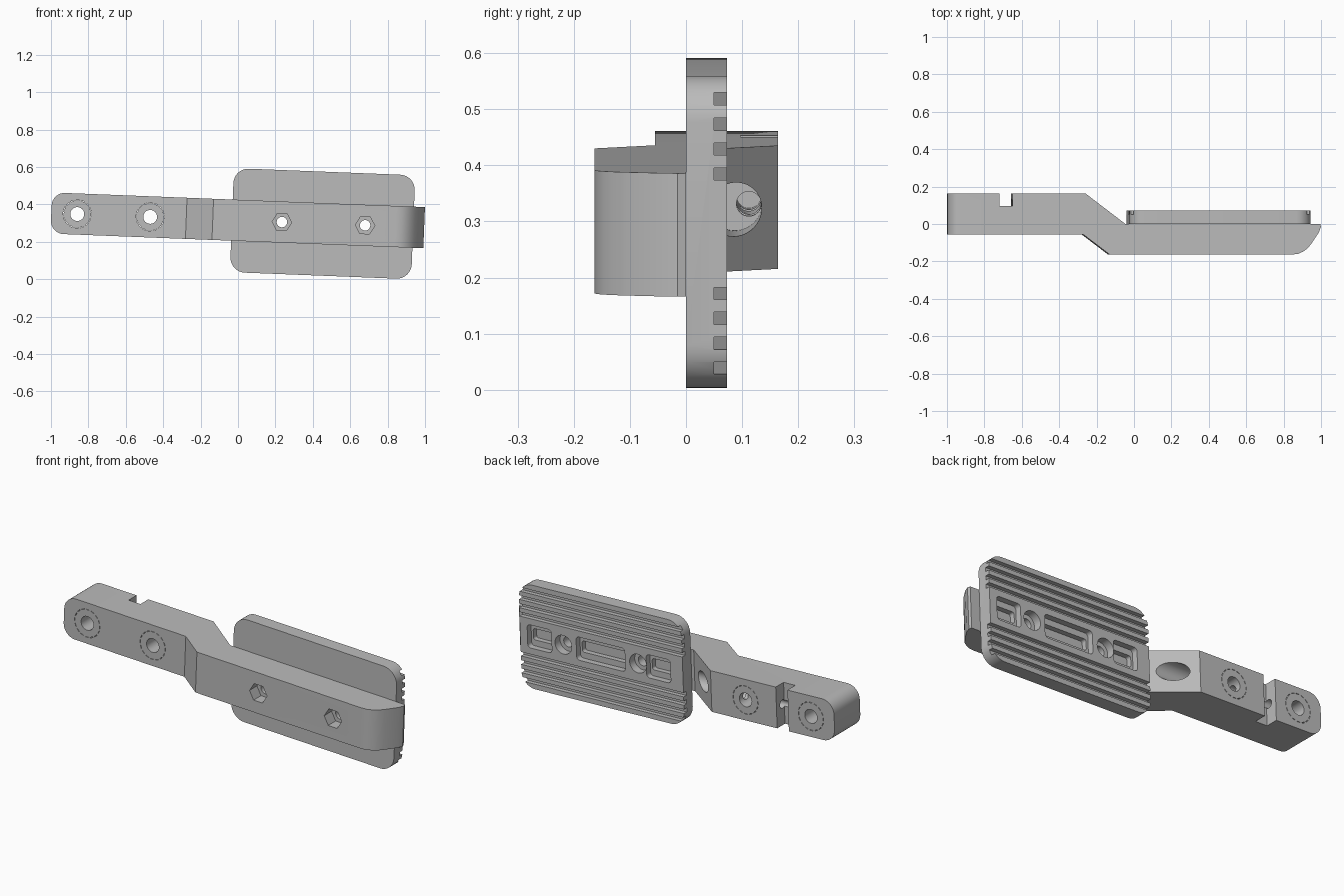
import bpy, bmesh, math
from mathutils import Matrix, Vector

cube = bpy.data.objects.get("Cube")
if cube:
    bpy.data.objects.remove(cube, do_unlink=True)

# Single grey plastic
grey = bpy.data.materials.new("grey plastic")
grey.use_nodes = True
colour = (0.5, 0.5, 0.5, 1)
grey.diffuse_color = colour
grey.node_tree.nodes["Principled BSDF"].inputs["Base Color"].default_value = colour

TILT = math.radians(2.25)
HALF_H = 0.11                 # half height of the arm
MOUNT_U = (0.235, 0.68)       # bolts joining the plate to the arm
EYE_U = (-0.86, -0.47)        # free bolt holes


def to_object(name, bm):
    bmesh.ops.recalc_face_normals(bm, faces=bm.faces)
    mesh = bpy.data.meshes.new(name)
    bm.to_mesh(mesh)
    bm.free()
    mesh.materials.append(grey)
    obj = bpy.data.objects.new(name, mesh)
    bpy.context.collection.objects.link(obj)
    return obj


def box_bm(lo, hi, radius=0, keep=lambda e: True):
    """Box whose edges along y may be rounded."""
    bm = bmesh.new()
    size = Vector(hi) - Vector(lo)
    mid = (Vector(hi) + Vector(lo)) / 2
    bmesh.ops.create_cube(bm, size=1, matrix=Matrix.Translation(mid) @ Matrix.Diagonal((*size, 1)))
    if radius:
        round_y_edges(bm, radius, keep)
    return bm


def round_y_edges(bm, radius, keep=lambda e: True):
    def along_y(e):
        d = e.verts[0].co - e.verts[1].co
        return abs(d.x) + abs(d.z) < 1e-5
    edges = [e for e in bm.edges if along_y(e) and keep(e)]
    bmesh.ops.bevel(bm, geom=edges, offset=radius, segments=8, profile=0.5, affect='EDGES')


def rod_bm(u, radius, y0, y1, sides=40, w=0):
    """Prism along y."""
    bm = bmesh.new()
    m = Matrix.Translation((u, (y0 + y1) / 2, w)) @ Matrix.Rotation(math.pi / 2, 4, 'X')
    if sides == 6:
        m = m @ Matrix.Rotation(math.pi / 6, 4, 'Z')
    bmesh.ops.create_cone(bm, cap_ends=True, segments=sides, radius1=radius,
                          radius2=radius, depth=y1 - y0, matrix=m)
    return bm


def bore_bm(u0, u1, y, radius):
    """Cylinder along the arm."""
    bm = bmesh.new()
    m = Matrix.Translation(((u0 + u1) / 2, y, 0)) @ Matrix.Rotation(math.pi / 2, 4, 'Y')
    bmesh.ops.create_cone(bm, cap_ends=True, segments=40, radius1=radius,
                          radius2=radius, depth=u1 - u0, matrix=m)
    return bm


def dashes_bm(u, radius, count=16):
    """Ring of thin slits around a bolt hole."""
    bm = bmesh.new()
    length = math.tau * radius / count * 0.6
    for i in range(count):
        m = (Matrix.Translation((u, 0.05, 0)) @ Matrix.Rotation(math.tau * i / count, 4, 'Y')
             @ Matrix.Translation((radius, 0, 0)) @ Matrix.Diagonal((0.003, 0.4, length, 1)))
        bmesh.ops.create_cube(bm, size=1, matrix=m)
    return bm


def cut(obj, bm):
    cutter = to_object("cutter", bm)
    cutter.hide_render = True
    mod = obj.modifiers.new("cut", 'BOOLEAN')
    mod.operation = 'DIFFERENCE'
    mod.solver = 'EXACT'
    mod.object = cutter
    bpy.context.view_layer.objects.active = obj
    bpy.ops.object.modifier_apply(modifier=mod.name)
    bpy.data.objects.remove(cutter, do_unlink=True)


def finish(obj):
    obj.location.z = 0.315
    obj.rotation_euler.y = TILT
    bpy.ops.object.select_all(action='DESELECT')
    obj.select_set(True)
    bpy.context.view_layer.objects.active = obj
    bpy.ops.object.shade_smooth_by_angle(angle=math.radians(28))


# Cranked arm: plan profile extruded over its height, left end rounded
profile = [(-0.999, 0.164), (-0.265, 0.164), (-0.05, 0), (0.992, 0), (0.996, -0.015),
           (0.985, -0.045), (0.945, -0.105), (0.925, -0.13), (0.9, -0.148),
           (0.875, -0.159), (0.845, -0.163), (-0.135, -0.163), (-0.277, -0.055),
           (-0.999, -0.055)]
bm = bmesh.new()
face = bm.faces.new([bm.verts.new((u, y, -HALF_H)) for u, y in profile])
top = bmesh.ops.extrude_face_region(bm, geom=[face])
bmesh.ops.translate(bm, vec=(0, 0, 2 * HALF_H),
                    verts=[v for v in top["geom"] if isinstance(v, bmesh.types.BMVert)])
bmesh.ops.recalc_face_normals(bm, faces=bm.faces)
# The end face is turned so that its two y edges can be rounded
round_y_edges(bm, 0.07, lambda e: e.verts[0].co.x < -0.99)
arm = to_object("cranked_arm", bm)

# Strap notch, bores along the arm, bolt holes and nut pockets
cut(arm, box_bm((-0.724, 0.097, -0.2), (-0.654, 0.3, 0.2)))
cut(arm, bore_bm(-0.42, 0.1, 0.087, 0.048))
cut(arm, bore_bm(-0.78, -0.4, 0.112, 0.022))
for u in EYE_U:
    cut(arm, rod_bm(u, 0.037, -0.3, 0.3))
    cut(arm, dashes_bm(u, 0.074))
for u in MOUNT_U:
    cut(arm, rod_bm(u, 0.028, -0.3, 0.3))
    cut(arm, rod_bm(u, 0.052, -0.3, -0.1, sides=6))
finish(arm)

# Rounded clamp plate
PLATE_U = 0.4525
plate = to_object("grip_plate", box_bm((PLATE_U - 0.485, 0, -0.278),
                                       (PLATE_U + 0.485, 0.073, 0.278), 0.08))

# Grip grooves along the back
for side in (-1, 1):
    for i in range(4):
        w = side * (0.1065 + 0.0445 * i)
        cut(plate, box_bm((-0.3, 0.05, w - 0.011), (1.3, 0.2, w + 0.011)))

# Stepped pockets between the bolts
for u, half in ((0.113, 0.072), (0.4575, 0.145), (0.822, 0.072)):
    cut(plate, box_bm((u - half, 0.04, -0.062), (u + half, 0.2, 0.062), 0.018))
    cut(plate, box_bm((u - half + 0.012, 0.012, -0.03), (u + half - 0.012, 0.2, 0.03), 0.012))

# Counterbored bolt holes
for u in MOUNT_U:
    cut(plate, rod_bm(u, 0.028, -0.2, 0.2))
    cut(plate, rod_bm(u, 0.05, 0.03, 0.2))
finish(plate)
